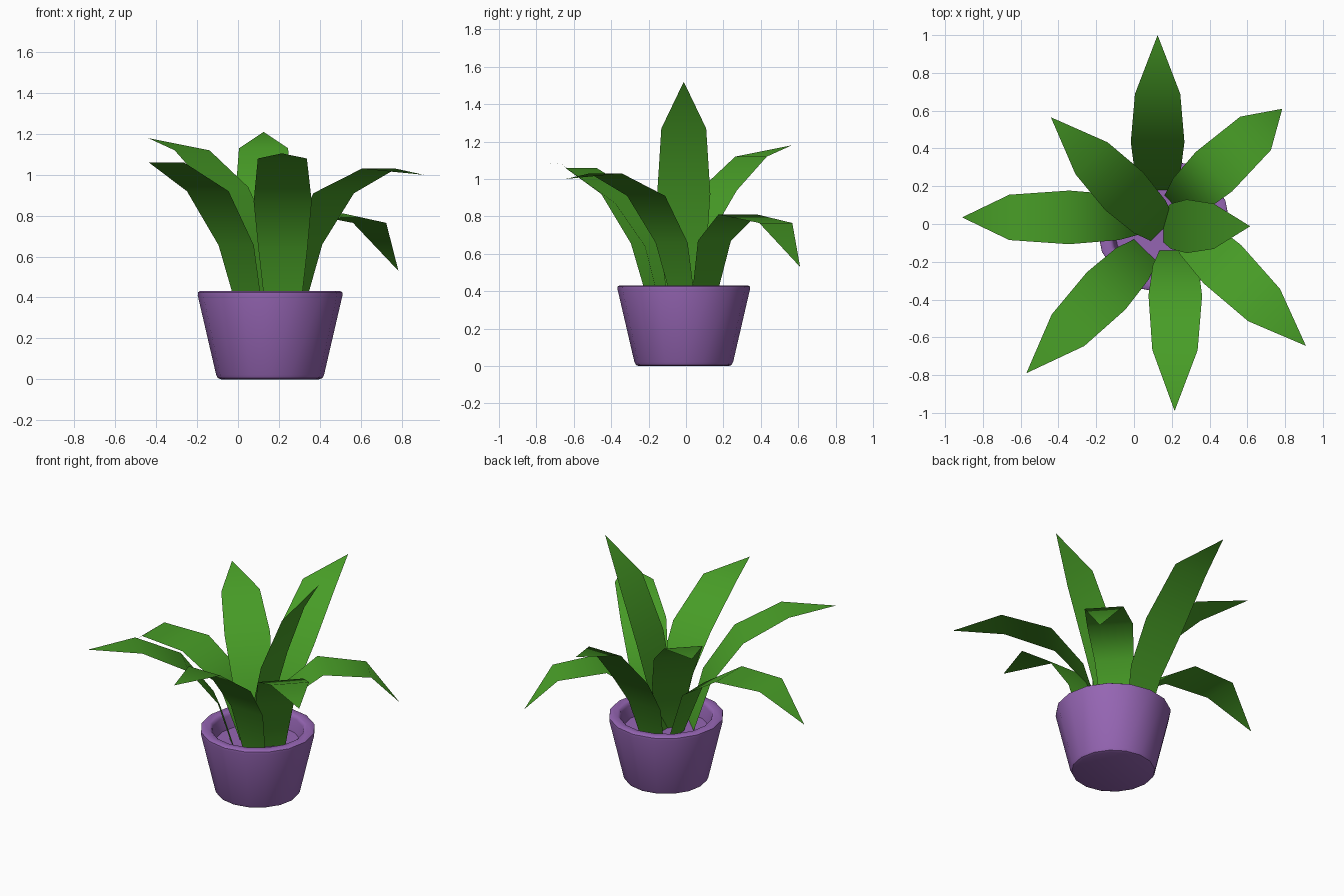
import bpy, bmesh, math
from mathutils import Vector

if "Cube" in bpy.data.objects:
    bpy.data.objects.remove(bpy.data.objects["Cube"])


def material(name, rgb):
    m = bpy.data.materials.new(name)
    m.diffuse_color = (*rgb, 1)
    m.use_nodes = True
    m.node_tree.nodes["Principled BSDF"].inputs["Base Color"].default_value = m.diffuse_color
    return m


def make_object(name, bm, mat, angle):
    me = bpy.data.meshes.new(name)
    bm.to_mesh(me)
    bm.free()
    me.materials.append(mat)
    ob = bpy.data.objects.new(name, me)
    bpy.context.collection.objects.link(ob)
    bpy.ops.object.select_all(action='DESELECT')
    ob.select_set(True)
    bpy.context.view_layer.objects.active = ob
    bpy.ops.object.shade_smooth_by_angle(angle=math.radians(angle))
    return ob


purple = material("purple pot", (0.30, 0.13, 0.45))
green = material("leaf green", (0.065, 0.34, 0.02))

# Pot: lathed profile with thick rounded rim and a recessed floor
profile = [(0, 0), (.24, 0), (.256, .006), (.264, .022), (.354, .41), (.353, .425),
           (.342, .432), (.30, .432), (.288, .424), (.282, .41), (.265, .33), (0, .33)]
bm = bmesh.new()
vs = [bm.verts.new((r, 0, z)) for r, z in profile]
es = [bm.edges.new(p) for p in zip(vs, vs[1:])]
bmesh.ops.spin(bm, geom=vs + es, cent=(0, 0, 0), axis=(0, 0, 1),
               angle=math.tau, steps=16, use_duplicate=False)
bmesh.ops.remove_doubles(bm, verts=bm.verts, dist=1e-4)
bmesh.ops.recalc_face_normals(bm, faces=bm.faces)
pot = make_object("pot", bm, purple, 40)
pot.location = (.157, -.012, 0)

# Leaves: base xy, tip xy, (wide, shoulder) fractions, heights low/wide/shoulder/tip
HALF = (.085, .12, .142, .12)
LEAVES = {
    "leaf_back": ((.125, .18), (.125, 1.0), (.31, .62), (.60, .85, 1.13, 1.21)),
    "leaf_back_right": ((.22, .09), (.785, .61), (.36, .75), (.67, .81, .765, .53)),
    "leaf_tall": ((.155, -.012), (.615, -.012), (.27, .58), (.60, .92, 1.27, 1.52)),
    "leaf_front_right": ((.26, -.01), (.91, -.645), (.32, .66), (.66, .91, 1.03, 1.0)),
    "leaf_front": ((.22, -.14), (.215, -.99), (.28, .62), (.64, .87, 1.08, 1.105)),
    "leaf_front_left": ((.06, -.14), (-.57, -.79), (.33, .65), (.655, .92, 1.06, 1.06)),
    "leaf_left": ((.05, .035), (-.91, .035), (.41, .74), (.68, .85, .86, .66)),
    "leaf_back_left": ((.15, -.03), (-.44, .565), (.34, .635), (.68, .94, 1.12, 1.18)),
}
for name, (base, tip, (tw, ts), zs) in LEAVES.items():
    b, t = Vector((*base, 0)), Vector((*tip, 0))
    side = (t - b).normalized().cross(Vector((0, 0, 1)))
    bm = bmesh.new()
    rows = []
    for f, z, w in zip((0, tw * .33, tw, ts), (.33,) + zs[:3], HALF):
        c = b.lerp(t, f) + Vector((0, 0, z))
        rows.append([bm.verts.new(c - side * w), bm.verts.new(c + side * w)])
    for p, q in zip(rows, rows[1:]):
        bm.faces.new((p[0], p[1], q[1], q[0]))
    end = bm.verts.new(t + Vector((0, 0, zs[3])))
    bm.faces.new((rows[-1][0], rows[-1][1], end))
    bm.normal_update()
    if sum(fc.normal.z for fc in bm.faces) < 0:
        bmesh.ops.reverse_faces(bm, faces=bm.faces)
    make_object(name, bm, green, 60)
